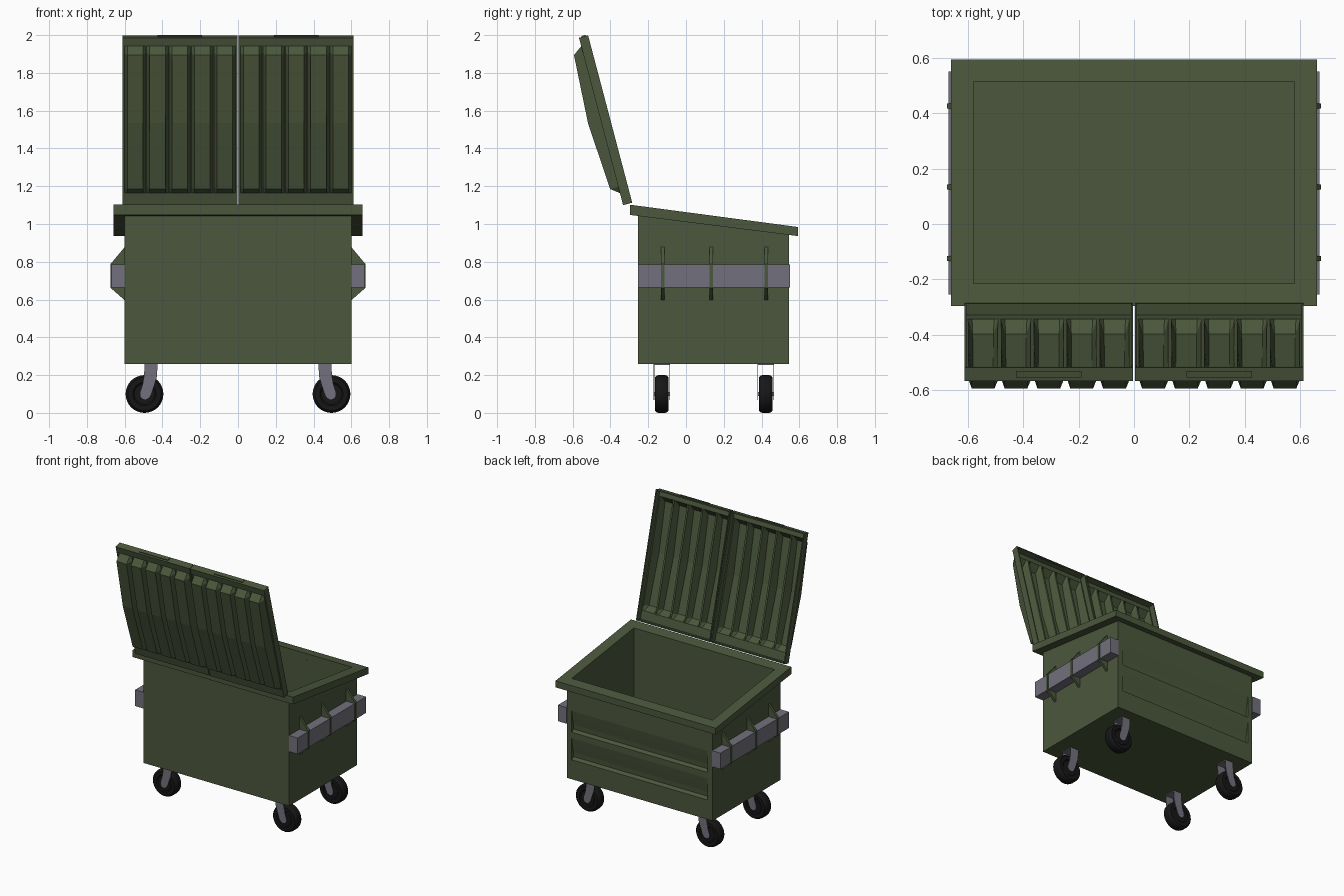
import bpy, bmesh, math
from mathutils import Vector

if "Cube" in bpy.data.objects:
    bpy.data.objects.remove(bpy.data.objects["Cube"])


def material(name, rgb):
    m = bpy.data.materials.new(name)
    m.diffuse_color = (*rgb, 1)
    m.use_nodes = True
    m.node_tree.nodes["Principled BSDF"].inputs["Base Color"].default_value = m.diffuse_color
    return m


GREEN = material("green_paint", (0.07, 0.095, 0.045))
STEEL = material("grey_steel", (0.17, 0.165, 0.205))
RUBBER = material("black_rubber", (0.008, 0.008, 0.008))


def finish(name, bm, mat):
    bmesh.ops.recalc_face_normals(bm, faces=bm.faces)
    me = bpy.data.meshes.new(name)
    bm.to_mesh(me)
    bm.free()
    ob = bpy.data.objects.new(name, me)
    bpy.context.collection.objects.link(ob)
    if mat:
        me.materials.append(mat)
    return ob


def prism(name, pts, a, b, mat, axis="x"):
    """Extrude a profile: (y, z) points along x, or (x, z) points along y."""
    def place(p, t):
        return (t, p[0], p[1]) if axis == "x" else (p[0], t, p[1])
    bm = bmesh.new()
    lo = [bm.verts.new(place(p, a)) for p in pts]
    hi = [bm.verts.new(place(p, b)) for p in pts]
    bm.faces.new(lo)
    bm.faces.new(hi)
    for i in range(len(pts)):
        j = (i + 1) % len(pts)
        bm.faces.new((lo[i], lo[j], hi[j], hi[i]))
    return finish(name, bm, mat)


def rect(a0, a1, b0, b1):
    return [(a0, b0), (a1, b0), (a1, b1), (a0, b1)]


def activate(ob):
    bpy.ops.object.select_all(action="DESELECT")
    ob.select_set(True)
    bpy.context.view_layer.objects.active = ob


def cut(ob, cutter):
    cutter.hide_render = True
    mod = ob.modifiers.new("cut", "BOOLEAN")
    mod.operation = "DIFFERENCE"
    mod.solver = "EXACT"
    mod.object = cutter
    activate(ob)
    bpy.ops.object.modifier_apply(modifier=mod.name)
    bpy.data.objects.remove(cutter)


def cavity():
    return prism("cavity_cutter", rect(-0.215, 0.515, 0.28, 1.4), -0.58, 0.58, None)


# Bin body: sloped top, hollow inside, two pressed scoops in the back wall
body = prism("bin_body", [(-0.255, 0.26), (0.545, 0.26), (0.545, 0.942), (-0.255, 1.043)],
             -0.6, 0.6, GREEN)
cut(body, cavity())
for z in (0.405, 0.61):
    scoop = [(0.6, z), (0.545, z), (0.523, z + 0.015), (0.526, z + 0.05), (0.535, z + 0.10),
             (0.545, z + 0.16), (0.6, z + 0.16)]
    cut(body, prism("scoop_cutter", scoop, -0.56, 0.56, None))

# Sloped rim around the opening
rim = prism("rim", [(-0.296, 1.048), (0.593, 0.936), (0.593, 0.984), (-0.296, 1.102)],
            -0.66, 0.66, GREEN)
cut(rim, cavity())

# Side lifting beams with gussets
for s, side in ((-1, "left"), (1, "right")):
    prism(side + "_lift_beam", rect(s * 0.6, s * 0.67, 0.665, 0.785), -0.255, 0.55, STEEL, "y")
    for i, y in enumerate((-0.124, 0.133, 0.425)):
        gusset = [(s * 0.598, 0.88), (s * 0.675, 0.788), (s * 0.675, 0.662), (s * 0.598, 0.595)]
        prism(f"{side}_gusset_{i + 1}", gusset, y - 0.009, y + 0.009, GREEN, "y")

# Lid frame: u runs up the lid, n points out of its ribbed face
U, N = Vector((-0.255, 0.967)), Vector((-0.967, -0.255))
HINGE = Vector((-0.333, 1.10))


def lid_point(u, n):
    return HINGE + U * u + N * n


ROWS = [(0, 0), (0.066, 0), (0.10, 0.045), (0.467, 0.069), (0.834, 0.049), (0.87, 0), (0.916, 0)]


def build_lid(name, x0, x1):
    # Column list: (x, raised), five tapered ribs per lid
    cols = [(x0, 0)]
    margin, pitch = 0.008, (x1 - x0 - 0.016) / 5
    for i in range(5):
        a = x0 + margin + i * pitch
        cols += [(a + d, r) for d, r in
                 ((0.002, 0), (0.018, 1), (pitch - 0.018, 1), (pitch - 0.002, 0))]
    cols.append((x1, 0))
    # Outer ring folds inward to form the skirt
    cols = [cols[0]] + cols + [cols[-1]]
    rows = [ROWS[0]] + ROWS + [ROWS[-1]]
    nc, nr = len(cols), len(rows)
    bm = bmesh.new()
    grid = []
    for j, (u, h) in enumerate(rows):
        line = []
        for i, (x, raised) in enumerate(cols):
            skirt = i in (0, nc - 1) or j in (0, nr - 1)
            line.append(bm.verts.new((x, *lid_point(u, -0.05 if skirt else h * raised))))
        grid.append(line)
    for j in range(nr - 1):
        for i in range(nc - 1):
            if not (i in (0, nc - 2) and j in (0, nr - 2)):
                bm.faces.new((grid[j][i], grid[j][i + 1], grid[j + 1][i + 1], grid[j + 1][i]))
    bmesh.ops.remove_doubles(bm, verts=bm.verts, dist=1e-5)
    bmesh.ops.recalc_face_normals(bm, faces=bm.faces)
    # Make sure the panel faces outwards (towards -y)
    flip = sum(f.normal.y * f.calc_area() for f in bm.faces) > 0
    me = bpy.data.meshes.new(name)
    if flip:
        bmesh.ops.reverse_faces(bm, faces=bm.faces)
    bm.to_mesh(me)
    bm.free()
    me.materials.append(GREEN)
    ob = bpy.data.objects.new(name, me)
    bpy.context.collection.objects.link(ob)
    solid = ob.modifiers.new("thickness", "SOLIDIFY")
    solid.thickness = 0.008
    solid.offset = -1


# Two lids and the slim grips on their top edges
for s, side in ((-1, "left"), (1, "right")):
    build_lid(side + "_lid", *sorted((s * 0.003, s * 0.612)))
    grip = [lid_point(u, n) for u, n in ((0.905, -0.038), (0.922, -0.038), (0.922, -0.014), (0.905, -0.014))]
    prism(side + "_lid_grip", grip, *sorted((s * 0.19, s * 0.425)), GREEN)


def build_wheel(name, x, y):
    prof = [(0, -0.030), (0.055, -0.030), (0.062, -0.036), (0.088, -0.036), (0.097, -0.028),
            (0.1, -0.016), (0.1, 0.016), (0.097, 0.028), (0.088, 0.036), (0.062, 0.036),
            (0.055, 0.030), (0, 0.030)]
    bm = bmesh.new()
    vs = [bm.verts.new((x + r, y + t, 0.1)) for r, t in prof]
    es = [bm.edges.new(p) for p in zip(vs, vs[1:])]
    bmesh.ops.spin(bm, geom=vs + es, cent=(x, y, 0.1), axis=(0, 1, 0),
                   angle=math.tau, steps=32)
    bmesh.ops.remove_doubles(bm, verts=bm.verts, dist=1e-5)
    ob = finish(name, bm, RUBBER)
    activate(ob)
    bpy.ops.object.shade_smooth_by_angle(angle=math.radians(35))


# Casters: wheel between two bent fork plates under a mounting plate
for s, side in ((-1, "left"), (1, "right")):
    for y, end in ((-0.128, "front"), (0.422, "back")):
        tag = f"{end}_{side}"
        cx = s * 0.495
        build_wheel(tag + "_wheel", cx, y)
        fork = [(0.425, 0.26), (0.43, 0.19), (0.445, 0.14), (0.458, 0.10), (0.47, 0.078),
                (0.49, 0.068), (0.51, 0.074), (0.52, 0.092), (0.518, 0.112),
                (0.505, 0.15), (0.497, 0.20), (0.495, 0.26)]
        fork = [(s * a, b) for a, b in fork]
        for k, t in ((1, -0.044), (2, 0.040)):
            prism(f"{tag}_fork_{k}", fork, y + t, y + t + 0.004, STEEL, "y")
        prism(tag + "_mount", rect(s * 0.425, s * 0.495, 0.254, 0.262), y - 0.044, y + 0.044, STEEL, "y")
        prism(tag + "_axle", rect(cx - 0.01, cx + 0.01, 0.09, 0.11), y - 0.042, y + 0.042, STEEL, "y")
